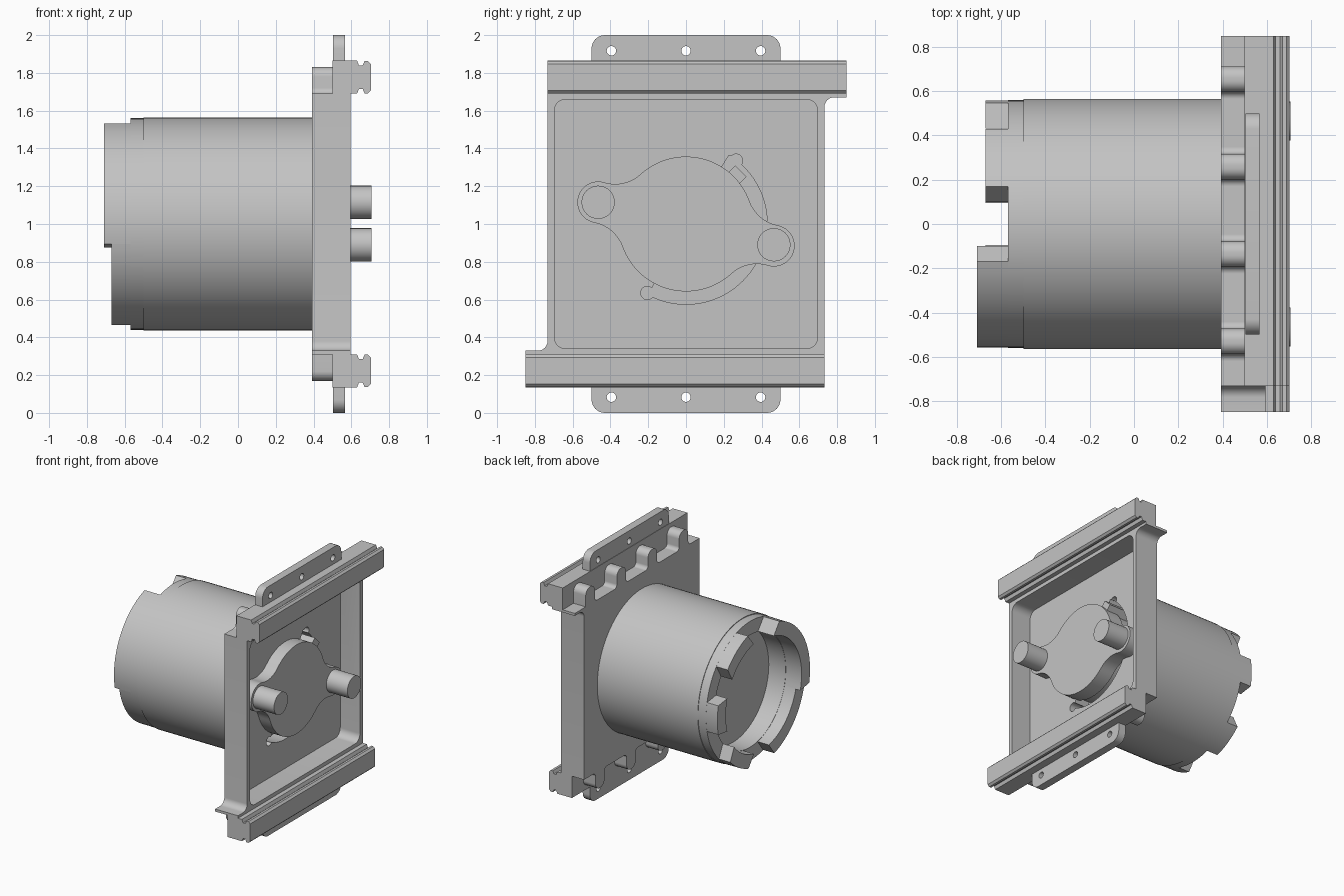
import bpy, bmesh, math
from mathutils import Vector

cube = bpy.data.objects.get("Cube")
if cube:
    bpy.data.objects.remove(cube, do_unlink=True)

grey = bpy.data.materials.new("machined grey")
grey.use_nodes = True
grey.diffuse_color = (0.55, 0.55, 0.55, 1)
grey.node_tree.nodes["Principled BSDF"].inputs["Base Color"].default_value = (0.55, 0.55, 0.55, 1)


def finish(name, bm):
    bmesh.ops.recalc_face_normals(bm, faces=bm.faces)
    mesh = bpy.data.meshes.new(name)
    bm.to_mesh(mesh)
    bm.free()
    mesh.materials.append(grey)
    obj = bpy.data.objects.new(name, mesh)
    bpy.context.collection.objects.link(obj)
    return obj


def sweep(name, points, offset):
    """Extrude a closed outline of 3D points along an offset."""
    bm = bmesh.new()
    face = bm.faces.new([bm.verts.new(p) for p in points])
    ext = bmesh.ops.extrude_face_region(bm, geom=[face])
    bmesh.ops.translate(bm, vec=offset,
                        verts=[v for v in ext["geom"] if isinstance(v, bmesh.types.BMVert)])
    return finish(name, bm)


def prism(name, outline, x0, x1):
    """Extrude a (y, z) outline along x."""
    return sweep(name, [(x0, y, z) for y, z in outline], (x1 - x0, 0, 0))


def arc(cy, cz, r, a0, a1, n=16):
    angles = [math.radians(a0 + (a1 - a0) * i / n) for i in range(n + 1)]
    return [(cy + r * math.cos(a), cz + r * math.sin(a)) for a in angles]


def circle(cy, cz, r, n=32):
    return arc(cy, cz, r, 0, 360, n)[:-1]


def sector(r0, r1, a0, a1, flare=0):
    """Ring segment, wider on the inside by the flare angle."""
    return arc(0, 1, r1, a0, a1, 24) + arc(0, 1, r0, a1 + flare, a0 - flare, 24)


def rounded(corners, n=6):
    """Fillet the corners (y, z, radius) of a polygon."""
    out = []
    for i, (y, z, r) in enumerate(corners):
        p = Vector((y, z))
        if r == 0:
            out.append((y, z))
            continue
        a = (Vector(corners[i - 1][:2]) - p).normalized()
        b = (Vector(corners[(i + 1) % len(corners)][:2]) - p).normalized()
        half = a.angle(b) / 2
        c = p + (a + b).normalized() * (r / math.sin(half))
        s = p + a * (r / math.tan(half)) - c
        e = p + b * (r / math.tan(half)) - c
        for k in range(n + 1):
            d = (s * (1 - k / n) + e * (k / n)).normalized() * r
            out.append(tuple(c + d))
    return out


def turned(points):
    """Half turn about the x axis through the centre."""
    return [(-p[0], 2 - p[1], *p[2:]) for p in points]


def cut(obj, outline, x0, x1):
    cutter = prism("cutter", outline, x0, x1)
    mod = obj.modifiers.new("cut", "BOOLEAN")
    mod.operation = "DIFFERENCE"
    mod.solver = "EXACT"
    mod.object = cutter
    bpy.context.view_layer.objects.active = obj
    bpy.ops.object.modifier_apply(modifier=mod.name)
    bpy.data.objects.remove(cutter, do_unlink=True)


# Square frame with flared lips and a rounded recess
half = [(0.733, 1.67, 0.05), (0.85, 1.67, 0), (0.85, 1.69, 0), (-0.733, 1.69, 0)]
frame = prism("frame", rounded(half + turned(half)), 0.392, 0.595)
recess = [(s * 0.697, 1 + t * 0.66, 0.06) for s, t in ((-1, -1), (1, -1), (1, 1), (-1, 1))]
cut(frame, rounded(recess), 0.42, 0.7)

# Hollow drum, open at the rear
bm = bmesh.new()
profile = [(0.40, 0), (0.40, 0.565), (-0.5, 0.565), (-0.5, 0.56), (-0.57, 0.56),
           (-0.57, 0.45), (-0.42, 0.45), (-0.42, 0)]
verts = [bm.verts.new((x, 0, 1 + r)) for x, r in profile]
edges = [bm.edges.new(pair) for pair in zip(verts, verts[1:])]
bmesh.ops.spin(bm, geom=verts + edges, cent=(0, 0, 1), axis=(1, 0, 0),
               angle=math.tau, steps=96)
bmesh.ops.remove_doubles(bm, verts=bm.verts, dist=0.0001)
drum = finish("drum", bm)

# Curved slots through the recess floor into the drum
for outline in (sector(0.34, 0.43, 2, 58), sector(0.34, 0.425, 242, 330),
                circle(0.265, 1.335, 0.035), circle(-0.205, 0.635, 0.035)):
    for obj in (frame, drum):
        cut(obj, outline, 0.3, 0.5)

# Coupling lugs on the open end of the drum
for i, (a0, a1, tip) in enumerate(((107.7, 191, -0.71), (191, 253, -0.67), (40, 72.3, -0.67),
                                   (-12, 12, -0.67), (-73, -45, -0.67))):
    prism(f"coupling_lug_{i + 1}", sector(0.452, 0.559, a0, a1, 5), tip, -0.56)

# Rotor: disc with two ears blended by fillets
disc_r, ear_r, fillet, dist = 0.357, 0.11, 0.2, math.hypot(0.465, 0.115)
a, b = disc_r + fillet, ear_r + fillet
alpha = math.degrees(math.acos((a * a + dist * dist - b * b) / (2 * a * dist)))
beta = math.degrees(math.acos((b * b + dist * dist - a * a) / (2 * b * dist)))
tilt = -math.degrees(math.atan2(0.115, 0.465))
rotor = []
for base in (tilt, tilt + 180):
    ear = arc(0, 1, dist, base, base, 1)[0]
    low = arc(0, 1, a, base - alpha, base - alpha, 1)[0]
    high = arc(0, 1, a, base + alpha, base + alpha, 1)[0]
    rotor += arc(*low, fillet, base - alpha + 180, base + beta, 10)
    rotor += arc(*ear, ear_r, base - 180 + beta, base + 180 - beta, 24)[1:]
    rotor += arc(*high, fillet, base - beta, base + alpha - 180, 10)[1:]
    rotor += arc(0, 1, disc_r, base + alpha, base + 180 - alpha, 32)[1:-1]
prism("rotor", rotor, 0.398, 0.52)

# Stop block beside the rotor
stop = [(0.21, 1.26), (0.27, 1.2), (0.32, 1.25), (0.26, 1.31)]
prism("rotor_stop", stop, 0.29, 0.5)

# Drive pins
for side, y, z in (("right", -0.465, 1.115), ("left", 0.465, 0.89)):
    prism(f"drive_pin_{side}", circle(y, z, 0.088), 0.5, 0.707)

# Edge parts, repeated at the top and bottom by a half turn
rail_profile = [(0.5, 1.69), (0.63, 1.69), (0.64, 1.715), (0.66, 1.715), (0.67, 1.692),
                (0.688, 1.692), (0.703, 1.707)]
rail_profile += [(x, 3.555 - z) for x, z in reversed(rail_profile)]
tab = [(-0.5, 1.8, 0), (0.5, 1.8, 0), (0.5, 2, 0.07), (-0.5, 2, 0.07)]

for end, sign in (("upper", 1), ("lower", -1)):
    place = turned if sign < 0 else list

    # Grooved guide rail
    section = [(x, -0.733 * sign, 1 + (z - 1) * sign) for x, z in rail_profile]
    sweep(f"{end}_rail", section, (0, 1.583 * sign, 0))

    # Narrow rounded teeth behind the rail, filleted into the frame edge
    for i in range(4):
        y1 = 0.712 - 0.395 * i
        y0 = y1 - 0.115
        tooth = [(y0 - 0.035, 1.68, 0), (y1 + 0.035, 1.68, 0), (y1 + 0.035, 1.69, 0),
                 (y1, 1.69, 0.03), (y1, 1.83, 0.05), (y0, 1.83, 0.05),
                 (y0, 1.69, 0.03), (y0 - 0.035, 1.69, 0)]
        if i == 0:
            tooth[1:4] = [(y1, 1.68, 0)]
        prism(f"{end}_tooth_{i + 1}", place(rounded(tooth)), 0.392, 0.505)

    # Mounting tab with three screw holes
    plate = prism(f"{end}_mounting_tab", place(rounded(tab)), 0.503, 0.567)
    for y in (-0.395, 0, 0.395):
        cut(plate, place(circle(y, 1.917, 0.025, 20)), 0.4, 0.65)

# Smooth the curved sides, keeping edges crisp
bpy.ops.object.select_all(action="DESELECT")
for obj in bpy.context.collection.objects:
    if obj.type == "MESH":
        obj.select_set(True)
        bpy.context.view_layer.objects.active = obj
bpy.ops.object.shade_smooth_by_angle(angle=math.radians(25))
